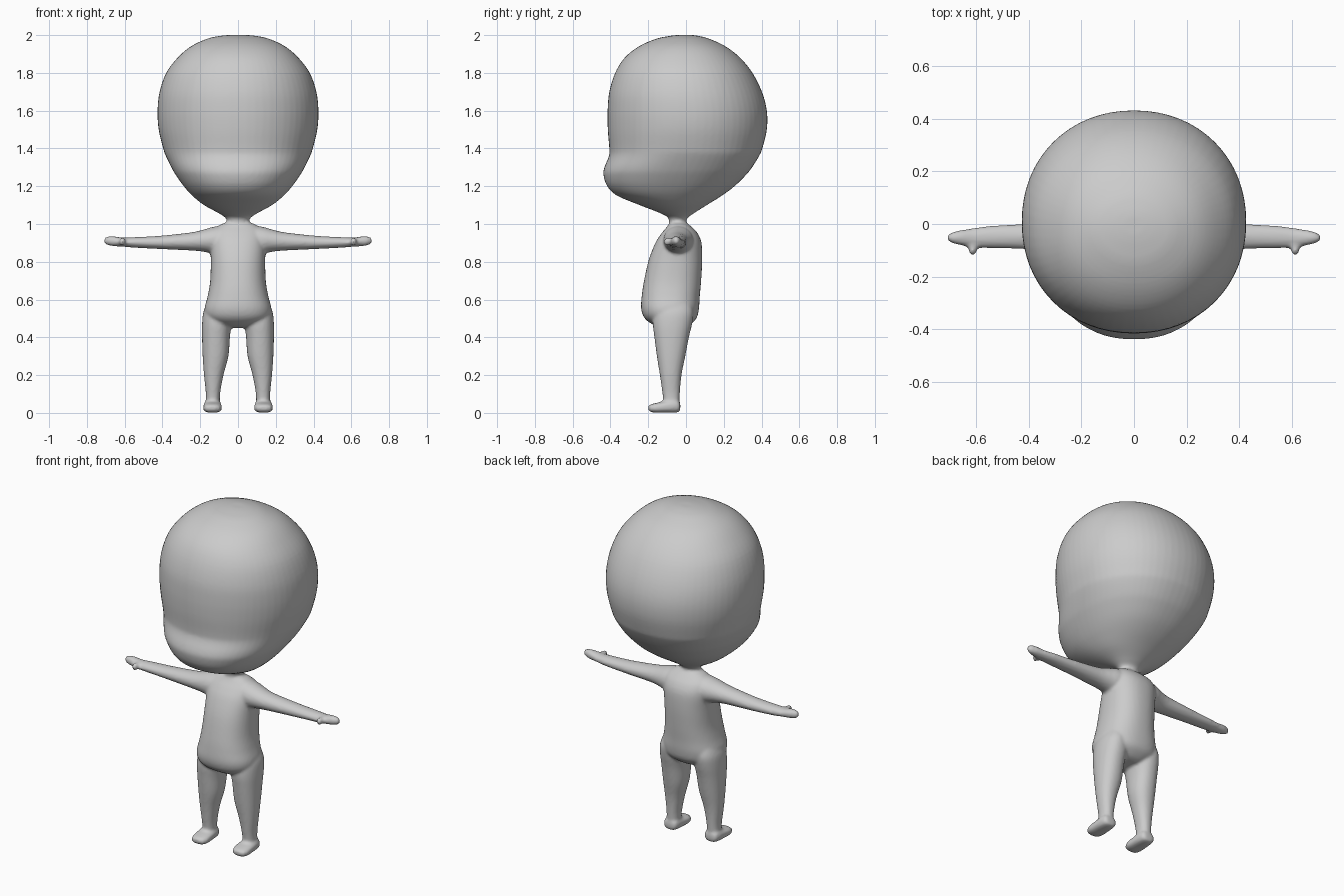
import bpy, bmesh, math

bm = bmesh.new()


def smooth_rows(rows, steps):
    """Catmull-Rom interpolation between cross-section rows."""
    out = []
    for i in range(len(rows) - 1):
        p0, p1, p2 = rows[max(i - 1, 0)], rows[i], rows[i + 1]
        p3 = rows[min(i + 2, len(rows) - 1)]
        for s in range(steps):
            t = s / steps
            out.append([0.5 * (2 * b + (c - a) * t + (2 * a - 5 * b + 4 * c - d) * t * t
                               + (3 * b - a - 3 * c + d) * t ** 3)
                        for a, b, c, d in zip(p0, p1, p2, p3)])
    return out + [list(rows[-1])]


def loft(axis, rows, power=2.0, side=1, steps=4, n=64):
    """Closed loft; each row is (position, a_min, a_max, b_min, b_max[, squareness])."""
    rings = []
    for t, a0, a1, b0, b1, *own in smooth_rows(rows, steps):
        e = 2 / (own[0] if own else power)
        ring = []
        for k in range(n):
            ang = 2 * math.pi * k / n
            c, s = math.cos(ang), math.sin(ang)
            a = (a0 + a1) / 2 + (a1 - a0) / 2 * math.copysign(abs(c) ** e, c)
            b = (b0 + b1) / 2 + (b1 - b0) / 2 * math.copysign(abs(s) ** e, s)
            x, y, z = {'x': (t, a, b), 'y': (a, t, b), 'z': (a, b, t)}[axis]
            ring.append(bm.verts.new((x * side, y, z)))
        rings.append(ring)
    faces = [bm.faces.new(rings[0]), bm.faces.new(rings[-1])]
    for r, q in zip(rings, rings[1:]):
        for k in range(n):
            j = (k + 1) % n
            faces.append(bm.faces.new((r[k], r[j], q[j], q[k])))
    bmesh.ops.recalc_face_normals(bm, faces=faces)


# head and neck: height, half width, front, back, squareness
head = [(0.95, .06, -.095, .01, 2), (1.02, .06, -.09, .002, 2), (1.05, .09, -.12, .032, 2),
        (1.1, .18, -.245, .11, 2.1), (1.15, .242, -.365, .19, 2.2), (1.2, .287, -.417, .257, 2.25),
        (1.26, .33, -.437, .318, 2.25), (1.3, .353, -.432, .35, 2.25), (1.36, .382, -.408, .387, 2.2),
        (1.4, .396, -.406, .404, 2.15), (1.5, .42, -.414, .428, 2.1), (1.6, .426, -.415, .428, 2.1),
        (1.7, .415, -.406, .402, 2.1), (1.8, .38, -.375, .352, 2.1), (1.88, .32, -.325, .287, 2.1),
        (1.94, .25, -.25, .21, 2.1), (1.98, .165, -.16, .125, 2), (1.995, .1, -.09, .07, 2),
        (2.001, .04, -.04, .03, 2)]
loft('z', [(z, -w, w, f, b, p) for z, w, f, b, p in head])

# torso with rounded belly
torso = [(0.45, .07, -.12, -.01), (0.465, .115, -.17, .02), (0.5, .165, -.218, .055),
         (0.55, .177, -.237, .068), (0.62, .16, -.234, .073), (0.7, .147, -.222, .08),
         (0.81, .144, -.197, .086), (0.9, .147, -.162, .082), (0.95, .14, -.13, .062),
         (0.98, .12, -.105, .035), (1.003, .08, -.088, .008)]
loft('z', [(z, -w, w, f, b) for z, w, f, b in torso], power=2.3)

for side in (1, -1):
    # arm and mitten hand
    loft('x', [(.05, -.12, .045, .83, .998), (.13, -.12, .037, .842, .985),
               (.18, -.115, .022, .853, .971), (.25, -.108, .008, .86, .955),
               (.42, -.095, 0, .868, .937), (.55, -.091, -.008, .875, .93),
               (.61, -.089, -.016, .88, .928), (.66, -.08, -.024, .883, .935),
               (.69, -.072, -.032, .889, .934), (.706, -.062, -.041, .898, .924),
               (.71, -.056, -.046, .906, .917)], side=side)
    # thumb
    loft('y', [(-.117, .607, .619, .899, .915), (-.111, .599, .625, .889, .925),
               (-.095, .596, .628, .887, .927), (-.055, .59, .635, .89, .922)],
         side=side, n=24)
    # leg
    loft('z', [(.02, .095, .172, -.115, -.035), (.1, .095, .17, -.124, -.033),
               (.2, .077, .18, -.138, -.024), (.3, .051, .187, -.154, -.004),
               (.4, .043, .19, -.167, .015), (.47, .035, .19, -.175, .032),
               (.53, .035, .184, -.17, .04), (.58, .04, .165, -.15, .03)],
         power=2.2, side=side)
    # foot
    loft('y', [(-.199, .115, .158, .018, .036), (-.189, .098, .175, .006, .044),
               (-.16, .086, .184, .001, .052), (-.12, .086, .184, .001, .06),
               (-.07, .089, .181, .001, .07), (-.042, .094, .175, .004, .065),
               (-.03, .11, .16, .014, .05)], power=2.6, side=side)

mesh = bpy.data.meshes.new("figure_body")
bm.to_mesh(mesh)
bm.free()
body = bpy.data.objects.new("figure_body", mesh)
bpy.context.collection.objects.link(body)

# fuse the parts into one skin and soften the joins
remesh = body.modifiers.new("fuse", 'REMESH')
remesh.mode = 'VOXEL'
remesh.voxel_size = 0.009
remesh.use_smooth_shade = True
soften = body.modifiers.new("soften", 'SMOOTH')
soften.factor = 0.5
soften.iterations = 3
